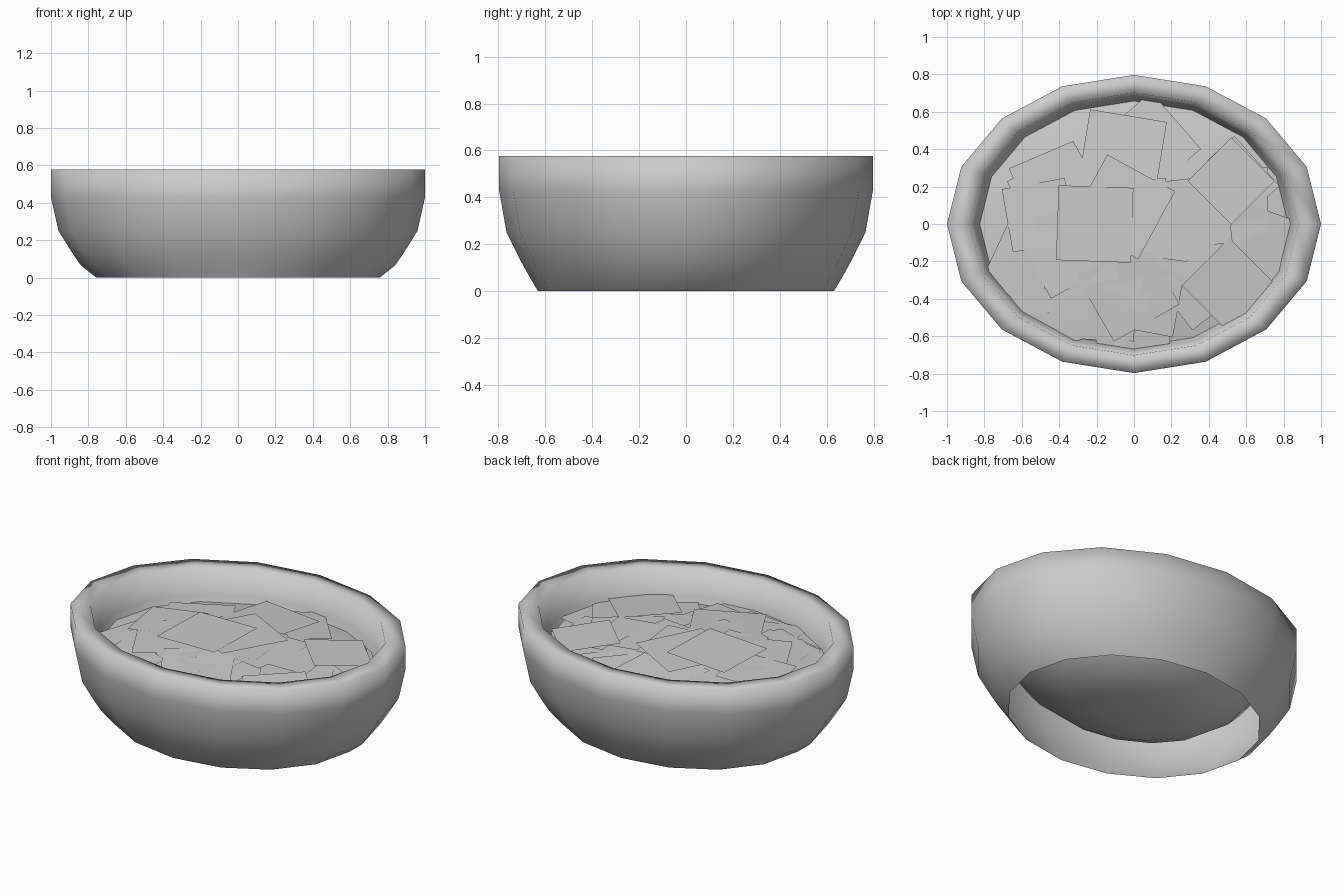
import bpy, bmesh, math, random
from mathutils import Matrix, Vector

cube = bpy.data.objects.get("Cube")
if cube:
    bpy.data.objects.remove(cube)

SIDES = 16
DEPTH = 0.797  # oval: y radius relative to x radius

grey = bpy.data.materials.new("plain grey")
grey.use_nodes = True
grey.diffuse_color = (0.6, 0.6, 0.6, 1)
grey.node_tree.nodes["Principled BSDF"].inputs["Base Color"].default_value = (0.6, 0.6, 0.6, 1)


def add_object(name, bm, smooth):
    mesh = bpy.data.meshes.new(name)
    for f in bm.faces:
        f.smooth = smooth
    bm.to_mesh(mesh)
    bm.free()
    mesh.materials.append(grey)
    obj = bpy.data.objects.new(name, mesh)
    bpy.context.collection.objects.link(obj)
    return obj


def oval_ring(bm, radius, z, depth=DEPTH):
    angles = [math.tau * i / SIDES for i in range(SIDES)]
    return [bm.verts.new((radius * math.cos(a), radius * depth * math.sin(a), z)) for a in angles]


def skin(bm, rings):
    for low, high in zip(rings, rings[1:]):
        for i in range(SIDES):
            j = (i + 1) % SIDES
            bm.faces.new((low[i], low[j], high[j], high[i]))
    bm.faces.new(rings[-1])


# Bowl: outer wall open at the foot, broad rim, closed rounded inside
profile = [(0.84, 0.065), (0.885, 0.13), (0.96, 0.25), (1, 0.43), (1, 0.577),
           (0.88, 0.577), (0.845, 0.42), (0.77, 0.29), (0.68, 0.2),
           (0.55, 0.11), (0.4, 0.05), (0.2, 0.02)]
bm = bmesh.new()
rings = [oval_ring(bm, 0.758, 0, 0.832)]  # the foot is a little rounder
rings += [oval_ring(bm, r, z) for r, z in profile]
skin(bm, rings)
add_object("bowl", bm, True)


# Filling: a shallow mound that meets the inner wall
def mound_height(x, y):
    return 0.465 - 0.11 * (x * x + (y / DEPTH) ** 2)


bm = bmesh.new()
skin(bm, [oval_ring(bm, r, mound_height(r, 0) - 0.005) for r in (0.835, 0.7, 0.5, 0.25)])
add_object("filling_bed", bm, True)


# Loose square pieces lying on the mound, their outer corners sunk in the wall
def square_piece(x, y, size, angle, lift):
    slope_x, slope_y = -0.15 * x, -0.2 * y
    turn = Matrix.Rotation(angle, 3, "Z")
    corners = []
    for sx, sy in ((-1, -1), (1, -1), (1, 1), (-1, 1)):
        d = turn @ Vector((sx * size / 2, sy * size / 2, 0))
        z = mound_height(x, y) + lift + d.x * slope_x + d.y * slope_y
        corners.append(Vector((x + d.x, y + d.y, z)))
    return corners


random.seed(7)
pieces = [square_piece(0.52, 0.23, 0.33, math.radians(45), 0.03),
          square_piece(0.51, -0.33, 0.36, math.radians(45), 0.02),
          square_piece(-0.21, 0, 0.4, math.radians(-2), 0.015)]
while len(pieces) < 36:
    corners = square_piece(random.uniform(-0.72, 0.72), random.uniform(-0.55, 0.55),
                           random.uniform(0.34, 0.42), random.uniform(0, math.tau),
                           random.uniform(-0.005, 0.01))
    if max(math.hypot(c.x, c.y / DEPTH) for c in corners) < 0.93:
        pieces.append(corners)
bm = bmesh.new()
for corners in pieces:
    bm.faces.new([bm.verts.new(c) for c in corners])
add_object("filling_pieces", bm, False)
